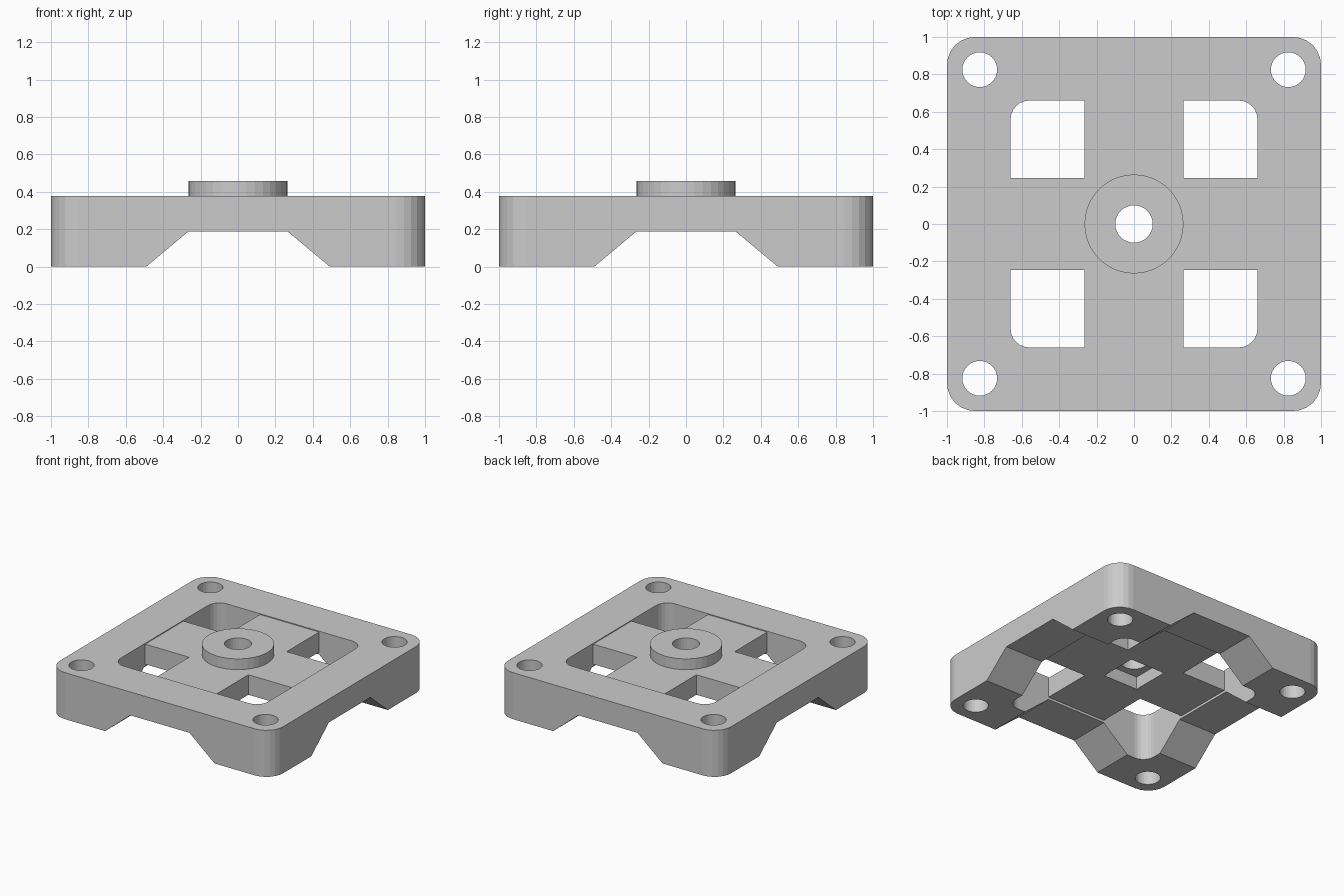
import bpy, bmesh, math

if "Cube" in bpy.data.objects:
    bpy.data.objects.remove(bpy.data.objects["Cube"])

grey = bpy.data.materials.new("plain_grey")
grey.diffuse_color = (0.6, 0.6, 0.6, 1)
grey.use_nodes = True
grey.node_tree.nodes["Principled BSDF"].inputs["Base Color"].default_value = grey.diffuse_color


def prism(name, outline, z0, z1):
    """Extrude a closed xy outline from z0 to z1."""
    bm = bmesh.new()
    face = bm.faces.new([bm.verts.new((x, y, z0)) for x, y in outline])
    new = bmesh.ops.extrude_face_region(bm, geom=[face])["geom"]
    for v in new:
        if isinstance(v, bmesh.types.BMVert):
            v.co.z = z1
    bmesh.ops.recalc_face_normals(bm, faces=bm.faces)
    mesh = bpy.data.meshes.new(name)
    bm.to_mesh(mesh)
    bm.free()
    mesh.materials.append(grey)
    obj = bpy.data.objects.new(name, mesh)
    bpy.context.collection.objects.link(obj)
    return obj


def circle(r, n, cx=0, cy=0):
    return [(cx + r * math.cos(2 * math.pi * i / n),
             cy + r * math.sin(2 * math.pi * i / n)) for i in range(n)]


def rounded_square(half, r, steps=6):
    pts = []
    for k, (sx, sy) in enumerate([(1, 1), (-1, 1), (-1, -1), (1, -1)]):
        for i in range(steps + 1):
            a = math.pi / 2 * (k + i / steps)
            pts.append((sx * (half - r) + r * math.cos(a),
                        sy * (half - r) + r * math.sin(a)))
    return pts


def cut(obj, cutters):
    """Subtract the cutters, then remove them."""
    bpy.context.view_layer.objects.active = obj
    for c in cutters:
        mod = obj.modifiers.new("cut", 'BOOLEAN')
        mod.operation = 'DIFFERENCE'
        mod.solver = 'EXACT'
        mod.object = c
        bpy.ops.object.modifier_apply(modifier=mod.name)
        bpy.data.objects.remove(c)


TOP, ARCH, BOSS = 0.377, 0.188, 0.457   # main heights
BRACE_LOW, BRACE_TOP = 0.208, 0.37

# Square frame with rounded corners, large opening and screw holes
frame = prism("frame", rounded_square(1.0, 0.15), 0, TOP)
cutters = [prism("opening_cutter", rounded_square(0.66, 0.1), -0.2, 0.6)]
for sx in (-1, 1):
    for sy in (-1, 1):
        cutters.append(prism("screw_cutter", circle(0.093, 32, sx * 0.825, sy * 0.825), -0.2, 0.6))

# Sloped arches through the frame in both directions, leaving four feet
slope = (0.49 - 0.265) / ARCH
low = 0.49 + 0.1 * slope
arch = [(-low, -0.1), (low, -0.1), (0.265, ARCH), (-0.265, ARCH)]
for turn in (0, math.pi / 2):
    c = prism("arch_cutter", arch, -1.5, 1.5)
    c.rotation_euler = (math.pi / 2, 0, turn)
    cutters.append(c)
bpy.context.view_layer.update()
cut(frame, cutters)

# Slightly recessed cross that bridges the opening, with a square pocket underneath
ax, ay, e = 0.265, 0.245, 0.66
cross = prism("cross_brace", [(ax, ay), (ax, e), (-ax, e), (-ax, ay), (-e, ay), (-e, -ay),
                              (-ax, -ay), (-ax, -e), (ax, -e), (ax, -ay), (e, -ay), (e, ay)],
              BRACE_LOW, BRACE_TOP)
p = 0.155
cut(cross, [prism("pocket_cutter", [(-p, -p), (p, -p), (p, p), (-p, p)], 0.0, 0.31),
            prism("bore_cutter", circle(0.1, 32), -0.2, 0.8)])

# Raised round boss with a centre bore
boss = prism("boss", circle(0.265, 36), BRACE_TOP, BOSS)
cut(boss, [prism("bore_cutter", circle(0.1, 32), -0.2, 0.8)])
